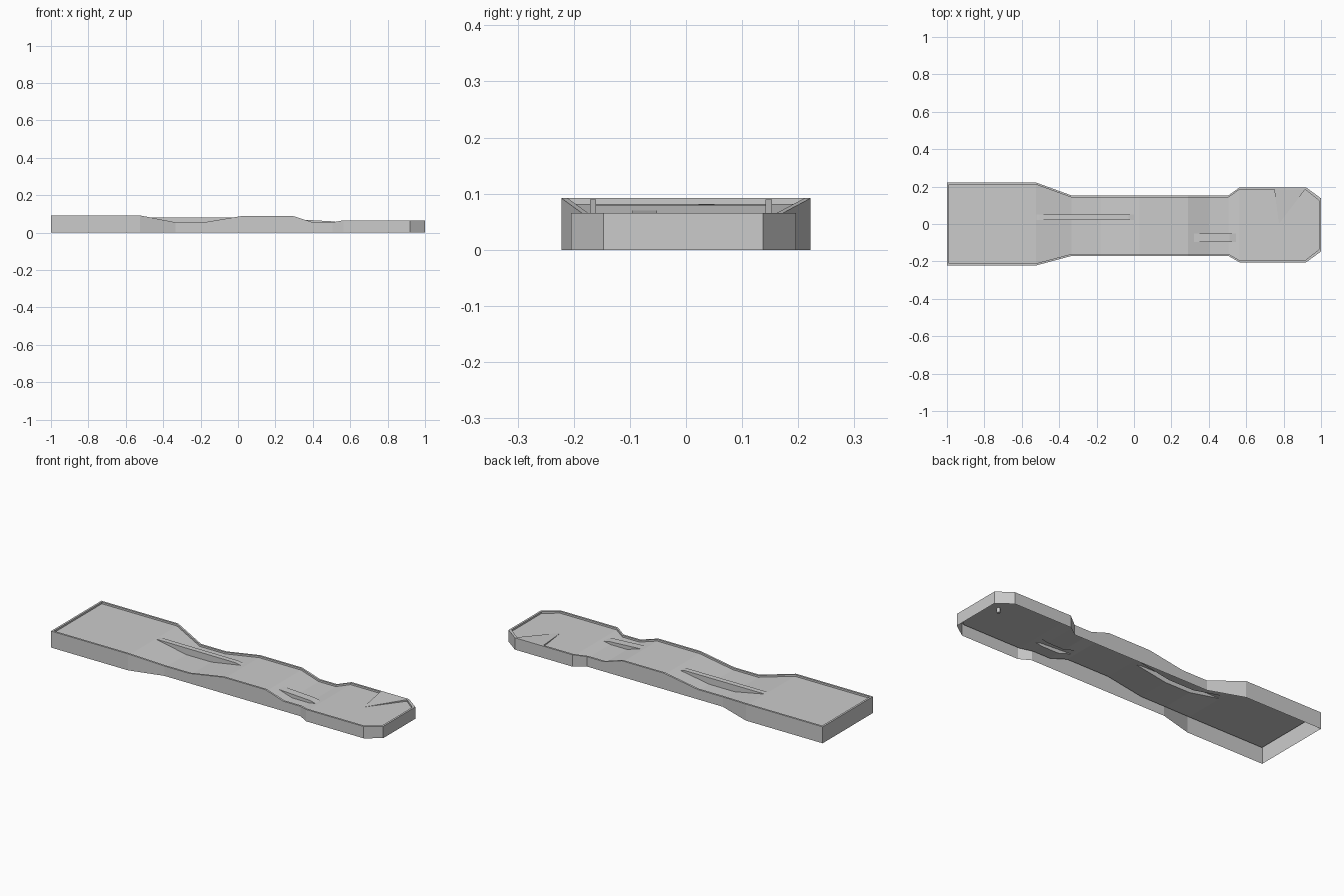
import bpy, bmesh, math

if "Cube" in bpy.data.objects:
    bpy.data.objects.remove(bpy.data.objects["Cube"])

DEPTH = 0.010   # playing surface below the rim
T = 0.011       # rim thickness

# stations along the course: x, front y, back y, rim height
ST = [(-1.0, -.222, .222, .092), (-.525, -.222, .222, .092),
      (-.335, -.171, .153, .055), (-.18, -.171, .153, .055),
      (.03, -.171, .153, .09), (.29, -.171, .153, .09),
      (.40, -.171, .153, .055), (.505, -.171, .153, .055),
      (.565, -.205, .196, .066), (.92, -.205, .196, .066),
      (1.0, -.147, .137, .066)]


def interp(pts, x, k=1):
    for a, b in zip(pts, pts[1:]):
        if x <= b[0]:
            f = max(0, (x - a[0]) / (b[0] - a[0]))
            return a[k] + f * (b[k] - a[k])
    return pts[-1][k]


def inner_station(i, s):
    x = s[0]
    if i == 0:
        x += T
    elif i == len(ST) - 1:
        x -= T
    elif i == len(ST) - 2:
        x -= .005
    return (x, s[1] + T, s[2] - T, s[3])


INNER = [inner_station(i, s) for i, s in enumerate(ST)]


def floor_z(x):
    return interp(INNER, x, 3) - DEPTH


def finish(name, bm):
    me = bpy.data.meshes.new(name)
    bm.to_mesh(me)
    bm.free()
    ob = bpy.data.objects.new(name, me)
    bpy.context.collection.objects.link(ob)
    return ob


# skirt and rim: outer wall, flat rim top, inner lip down to the floor
bm = bmesh.new()
rings = []
order = [(i, 1) for i in range(len(ST))] + [(i, 2) for i in reversed(range(len(ST)))]
for i, side in order:
    o, n = ST[i], INNER[i]
    rings.append([bm.verts.new(p) for p in (
        (o[0], o[side], 0), (o[0], o[side], o[3]),
        (n[0], n[side], n[3]), (n[0], n[side], n[3] - DEPTH))])
for a, b in zip(rings, rings[1:] + rings[:1]):
    for k in range(3):
        bm.faces.new((a[k], b[k], b[k + 1], a[k + 1]))
finish("rim_and_skirt", bm)

# playing surface with two raised bridge strips over the dips
RIDGE_A = [(-.52, floor_z(-.52)), (-.505, .082), (-.03, .081), (.0, floor_z(0))]
RIDGE_B = [(.32, floor_z(.32)), (.51, .060), (.545, floor_z(.545))]
YS = [-.095, -.052, .022, .051]
RIDGES = {1: RIDGE_B, 3: RIDGE_A}
HOLE = (.89, .0365)
HX = (HOLE[0] - .015, HOLE[0] + .015)


def strip_z(j, x):
    r = RIDGES.get(j)
    if r and r[0][0] <= x <= r[-1][0]:
        return max(interp(r, x), floor_z(x))
    return floor_z(x)


bm = bmesh.new()
xs = sorted({s[0] for s in INNER} | {p[0] for r in RIDGES.values() for p in r} | set(HX))
lines = lambda x: [interp(INNER, x, 1)] + YS + [interp(INNER, x, 2)]
for xa, xb in zip(xs, xs[1:]):
    ya, yb = lines(xa), lines(xb)
    for j in range(5):
        za, zb = strip_z(j, xa), strip_z(j, xb)
        if not (j == 3 and xa == HX[0]):
            bm.faces.new([bm.verts.new(p) for p in (
                (xa, ya[j], za), (xb, yb[j], zb), (xb, yb[j + 1], zb), (xa, ya[j + 1], za))])
        # vertical sides of a bridge strip
        fa, fb = floor_z(xa), floor_z(xb)
        if j in RIDGES and (za - fa > 1e-5 or zb - fb > 1e-5):
            for m, flip in ((j, False), (j + 1, True)):
                pts = [(xa, ya[m], fa), (xb, ya[m], fb), (xb, ya[m], zb), (xa, ya[m], za)]
                f = bm.faces.new([bm.verts.new(p) for p in pts])
                if flip:
                    f.normal_flip()
bmesh.ops.remove_doubles(bm, verts=bm.verts, dist=1e-5)
bmesh.ops.dissolve_degenerate(bm, dist=1e-5, edges=bm.edges)

# hole and cup in the green
z = floor_z(HOLE[0])
N = 12
ring = lambda zz: [bm.verts.new((HOLE[0] + .009 * math.cos(2 * math.pi * i / N),
                                 HOLE[1] + .009 * math.sin(2 * math.pi * i / N), zz))
                   for i in range(N)]
top, bot = ring(z), ring(z - .025)
circle = [bm.edges.new((top[i], top[(i + 1) % N])) for i in range(N)]
on_cell = lambda v: HX[0] - 1e-4 < v.co.x < HX[1] + 1e-4 and YS[2] - 1e-4 < v.co.y < YS[3] + 1e-4
square = [e for e in bm.edges if e.is_boundary and all(on_cell(v) for v in e.verts)]
new = bmesh.ops.bridge_loops(bm, edges=circle + square)["faces"]
bm.normal_update()
for f in new:
    if f.normal.z < 0:
        f.normal_flip()
for i in range(N):
    k = (i + 1) % N
    bm.faces.new((top[i], top[k], bot[k], bot[i]))
bm.faces.new(bot)
finish("playing_surface", bm)

# low wedge on the green, rising from its tip to the back rim
bm = bmesh.new()
zf = floor_z(.8)
tip = bm.verts.new((.775, .0, zf + .001))
yb = .196 - T
low = [bm.verts.new((x, yb, zf + .001)) for x in (.75, .915)]
high = [bm.verts.new((x, yb, zf + DEPTH)) for x in (.75, .915)]
bm.faces.new((tip, high[1], high[0]))
bm.faces.new((tip, low[1], high[1]))
bm.faces.new((tip, high[0], low[0]))
finish("green_wedge", bm)
